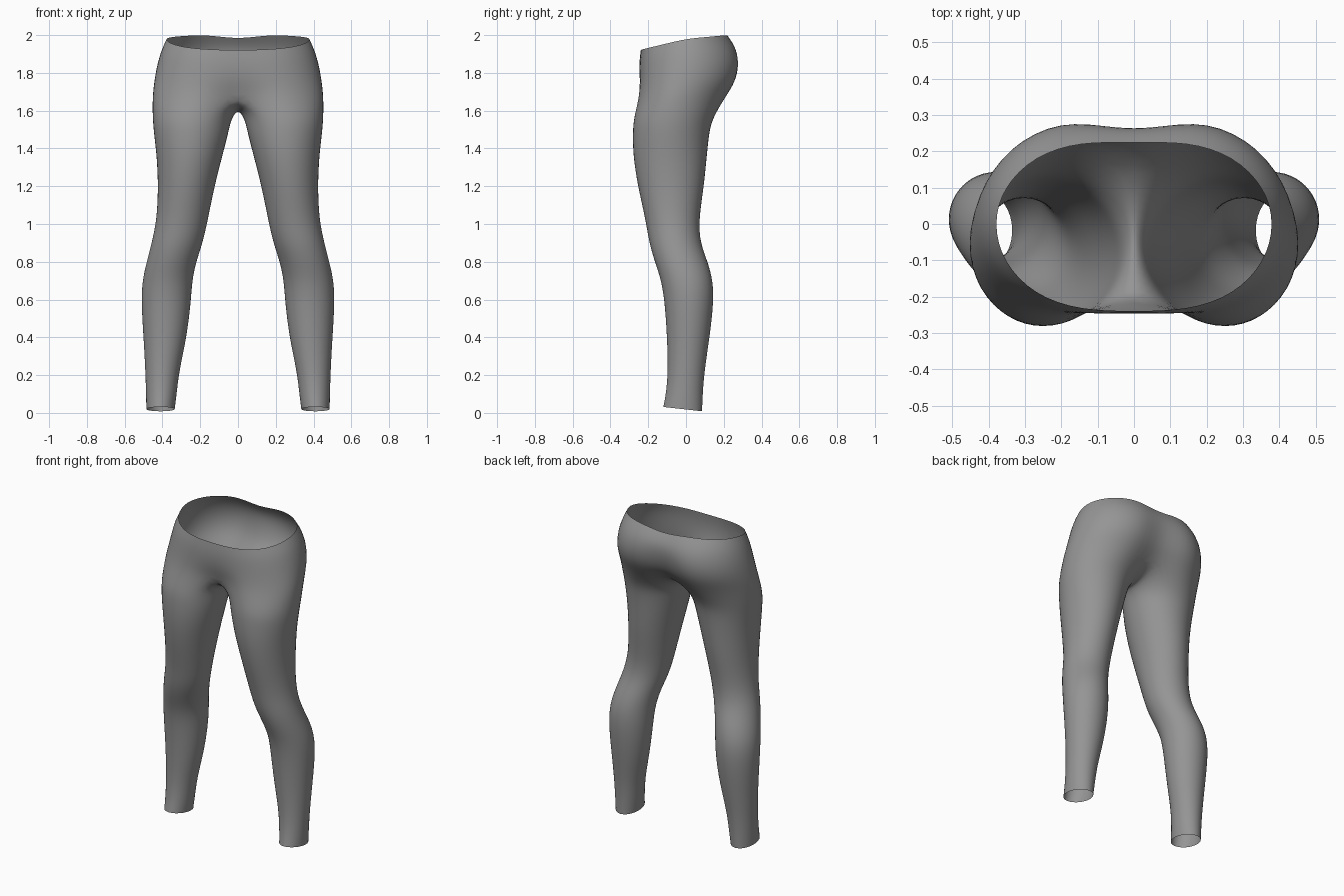
import bpy
import bmesh
from math import cos, sin, radians

cube = bpy.data.objects.get("Cube")
if cube:
    bpy.data.objects.remove(cube)

SIDES = 12
LEG_SWELL = 1.045    # makes up for the shrinkage of the subdivision
HIP_SWELL = 1.025

# Leg rings: height, inner x, outer x, front y, back y, front lift
LEG = [
    (0.02, 0.335, 0.485, -0.12, 0.085, 0.012),
    (0.10, 0.325, 0.487, -0.105, 0.088, 0.006),
    (0.22, 0.312, 0.49, -0.095, 0.097, 0),
    (0.40, 0.272, 0.50, -0.10, 0.125, 0),
    (0.58, 0.25, 0.512, -0.112, 0.146, 0),
    (0.70, 0.243, 0.507, -0.13, 0.143, 0),
    (0.80, 0.222, 0.483, -0.165, 0.115, 0),
    (0.90, 0.187, 0.457, -0.195, 0.075, 0),
    (1.02, 0.16, 0.43, -0.213, 0.067, 0),
    (1.20, 0.125, 0.422, -0.255, 0.095, 0),
    (1.36, 0.083, 0.43, -0.28, 0.11, 0),
    (1.48, 0.052, 0.445, -0.282, 0.122, 0),
    (1.56, 0.035, 0.452, -0.277, 0.14, 0),
]

# Hip rows: side height, front drop, back rise, half width, middle y,
# front y, back y, centre front y, centre back y, centre back dip
HIP = [
    (1.67, 0, 0, 0.452, -0.05, -0.262, 0.222, -0.185, 0.165, -0.03),
    (1.75, 0, 0, 0.443, -0.02, -0.25, 0.272, -0.23, 0.215, 0),
    (1.83, 0.01, 0.01, 0.43, 0, -0.245, 0.29, -0.245, 0.248, 0),
    (1.915, 0.04, 0.015, 0.408, 0, -0.24, 0.272, -0.245, 0.258, 0.01),
    (1.98, 0.06, 0.022, 0.378, 0, -0.232, 0.222, -0.24, 0.222, 0.025),
]
ACROSS = (0, 0.38, 0.71, 0.93, 1, 0.93, 0.71, 0.38, 0)
REACH = (1, 0.95, 0.78, 0.42, 0, 0.42, 0.78, 0.95, 1)
CROTCH = [(0, 0.075, 1.63), (0, -0.01, 1.598), (0, -0.1, 1.63)]


def leg_ring(z, inner, outer, front, back, lift):
    """Points run from the inside of the leg over the front to the back."""
    points = []
    for k in range(SIDES):
        a = radians(360 * k / SIDES)
        x = (inner + outer) / 2 - cos(a) * (outer - inner) / 2 * LEG_SWELL
        y = (front + back) / 2 - sin(a) * (back - front) / 2 * LEG_SWELL
        points.append((x, y, z + lift * sin(a)))
    return points


def hip_row(z, drop, rise, width, mid, front, back, mid_front, mid_back, dip):
    """Points run from the centre front round the side to the centre back."""
    points = []
    for i, (across, reach) in enumerate(zip(ACROSS, REACH)):
        edge = front if i < 4 else back
        y = mid + (edge - mid) * reach / 0.95 * HIP_SWELL
        height = z - drop * reach if i < 4 else z + rise * reach
        points.append([across * width * HIP_SWELL, y, height])
    points[0][1] = mid_front
    points[-1][1] = mid_back
    points[-1][2] -= dip
    return points


def bridge(bm, lower, upper):
    for k in range(len(lower) - 1):
        bm.faces.new((lower[k], lower[k + 1], upper[k + 1], upper[k]))


# Left half of the garment
bm = bmesh.new()
legs = [[bm.verts.new(p) for p in leg_ring(*ring)] for ring in LEG]
hips = [[bm.verts.new(p) for p in hip_row(*row)] for row in HIP]
for lower, upper in zip(legs, legs[1:]):
    bridge(bm, lower + lower[:1], upper + upper[:1])
for lower, upper in zip(hips, hips[1:]):
    bridge(bm, lower, upper)

# The crotch seam closes the lowest hip row into a ring above the thigh
seam_back, seam_mid, seam_front = [bm.verts.new(p) for p in CROTCH]
thigh_top = [seam_mid, seam_front] + hips[0] + [seam_back]
bridge(bm, legs[-1] + legs[-1][:1], thigh_top + thigh_top[:1])

for face in bm.faces:
    face.smooth = True
mesh = bpy.data.meshes.new("leggings")
bm.to_mesh(mesh)
bm.free()
leggings = bpy.data.objects.new("leggings", mesh)
bpy.context.collection.objects.link(leggings)

# Right half and smooth cloth surface
mirror = leggings.modifiers.new("Mirror", 'MIRROR')
mirror.use_clip = True
mirror.merge_threshold = 0.001
smooth = leggings.modifiers.new("Smooth", 'SUBSURF')
smooth.levels = smooth.render_levels = 2

# Grey cloth
grey = bpy.data.materials.new("grey cloth")
grey.use_nodes = True
colour = (0.3, 0.3, 0.3, 1)
grey.diffuse_color = colour
grey.node_tree.nodes["Principled BSDF"].inputs["Base Color"].default_value = colour
mesh.materials.append(grey)
